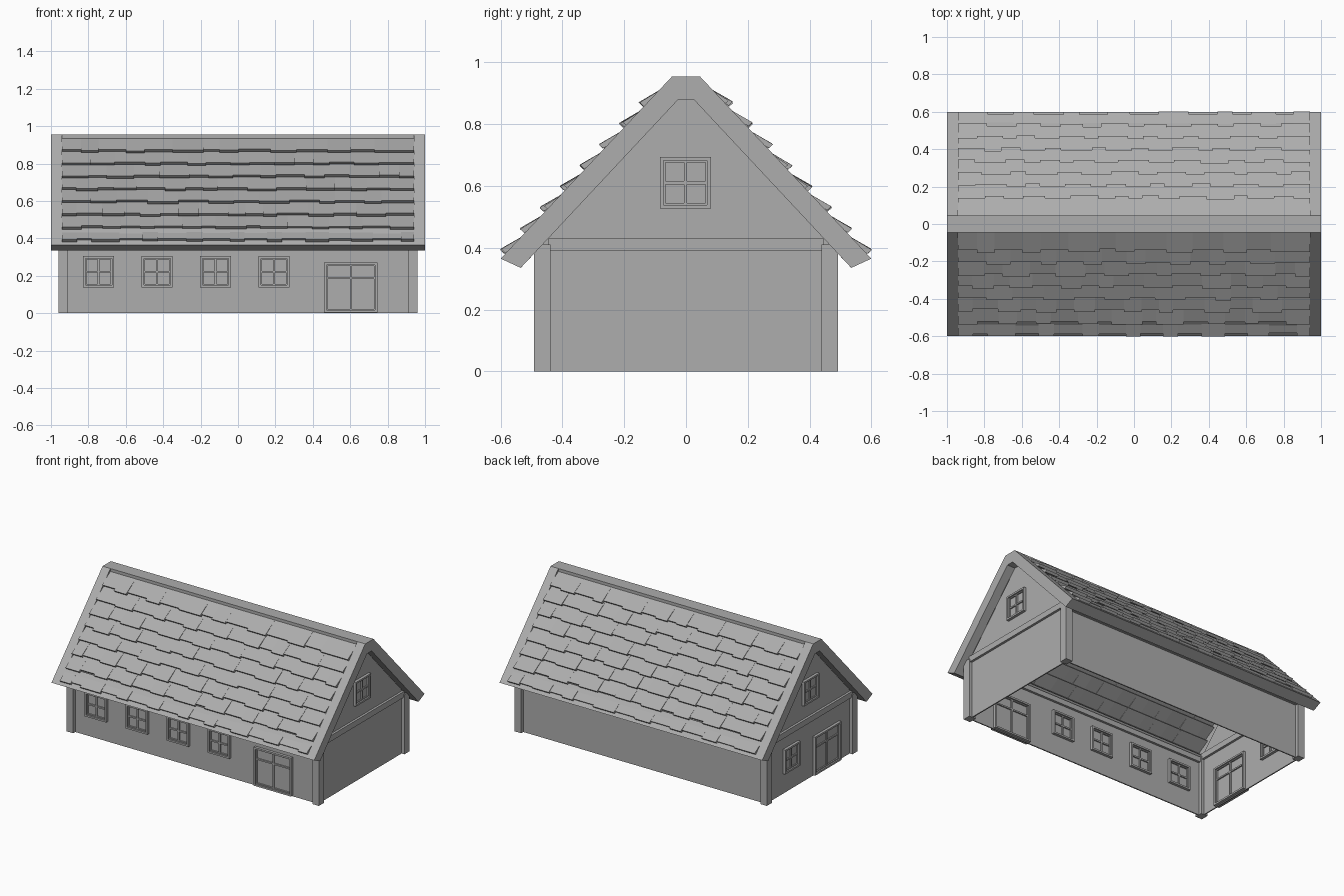
import bpy, bmesh, random
from mathutils import Vector, Matrix

random.seed(4)
cube = bpy.data.objects.get("Cube")
if cube:
    bpy.data.objects.remove(cube, do_unlink=True)

GREY = (0.418, 0.418, 0.418, 1)
grey = bpy.data.materials.new("plain grey")
grey.use_nodes = True
grey.diffuse_color = GREY
grey.node_tree.nodes["Principled BSDF"].inputs["Base Color"].default_value = GREY

WALL_X, WALL_Y = 0.935, 0.465      # wall centre planes
BOARD_X = 0.94                     # inner edge of the gable boards


def finish(name, bm):
    bmesh.ops.recalc_face_normals(bm, faces=bm.faces)
    mesh = bpy.data.meshes.new(name)
    bm.to_mesh(mesh)
    bm.free()
    mesh.materials.append(grey)
    obj = bpy.data.objects.new(name, mesh)
    bpy.context.collection.objects.link(obj)


def add_box(bm, low, high):
    low, high = Vector(low), Vector(high)
    size = Matrix.Diagonal((*(high - low), 1))
    bmesh.ops.create_cube(bm, size=1, matrix=Matrix.Translation((low + high) / 2) @ size)


def add_prism(bm, profile, x0, x1):
    """Extrude a (y, z) outline along x."""
    face = bm.faces.new([bm.verts.new((x0, y, z)) for y, z in profile])
    moved = bmesh.ops.extrude_face_region(bm, geom=[face])["geom"]
    verts = [v for v in moved if isinstance(v, bmesh.types.BMVert)]
    bmesh.ops.translate(bm, verts=verts, vec=(x1 - x0, 0, 0))
    # the extrusion keeps the starting face, which closes the solid


def box(name, low, high):
    bm = bmesh.new()
    add_box(bm, low, high)
    finish(name, bm)


def prism(name, profile, x0, x1):
    bm = bmesh.new()
    add_prism(bm, profile, x0, x1)
    finish(name, bm)


def both(half):
    """Close a half outline by mirroring it across y = 0."""
    return half + [(-y, z) for y, z in reversed(half)]


# Walls, open underneath
THIN = 0.004
gable = both([(WALL_Y, 0), (WALL_Y, 0.41), (0.025, 0.88)])
for side, s in (("left", 1), ("right", -1)):
    prism(side + "_gable_wall", gable, s * WALL_X - THIN, s * WALL_X + THIN)
    box(side + "_gable_beam", (s * WALL_X - 0.02, -0.445, 0.39), (s * WALL_X + 0.02, 0.445, 0.43))
for side, s in (("front", -1), ("back", 1)):
    box(side + "_wall", (-WALL_X, s * WALL_Y - THIN, 0), (WALL_X, s * WALL_Y + THIN, 0.41))
    box(side + "_wall_plate", (-WALL_X, s * WALL_Y - 0.02, 0.37), (WALL_X, s * WALL_Y + 0.02, 0.405))
    for end, e in (("left", 1), ("right", -1)):
        cx, cy = e * WALL_X, s * WALL_Y
        box(f"{side}_{end}_post", (cx - 0.025, cy - 0.027, 0), (cx + 0.025, cy + 0.027, 0.41))


# Windows and doors: frames and glazing bars standing out of both wall faces
def opening(name, wall, u, z0, width, height, split):
    bm = bmesh.new()

    def bar(u0, u1, za, zb, depth):
        if wall == "front":
            add_box(bm, (u0, -WALL_Y - depth, za), (u1, -WALL_Y + depth, zb))
        else:
            x = WALL_X if wall == "left" else -WALL_X
            add_box(bm, (x - depth, u0, za), (x + depth, u1, zb))

    def ring(u0, u1, za, zb, t, depth):
        bar(u0, u0 + t, za, zb, depth)
        bar(u1 - t, u1, za, zb, depth)
        bar(u0 + t, u1 - t, za, za + t, depth)
        bar(u0 + t, u1 - t, zb - t, zb, depth)

    u0, u1, z1 = u - width / 2, u + width / 2, z0 + height
    t = 0.012
    ring(u0, u1, z0, z1, t, 0.023)
    ring(u0 + t, u1 - t, z0 + t, z1 - t, 0.006, 0.013)
    bar(u - 0.005, u + 0.005, z0 + t, z1 - t, 0.013)
    zs = z0 + height * split
    bar(u0 + t, u1 - t, zs - 0.005, zs + 0.005, 0.0125)
    finish(name, bm)


def window(name, wall, u, z0):
    opening(name, wall, u, z0, 0.165, 0.167, 0.5)


def door(name, wall, u):
    opening(name, wall, u, 0.005, 0.285, 0.265, 0.69)


for i in range(4):
    window(f"front_window_{i + 1}", "front", -0.745 + i * 0.3125, 0.138)
door("front_door", "front", 0.603)
for side in ("left", "right"):
    window(side + "_gable_window", side, -0.002, 0.527)
window("right_side_window", "right", 0.205, 0.138)
door("right_side_door", "right", -0.18)

# Roof frame: gable boards, ridge and eaves
boards = both([(0.535, 0.335), (0.6, 0.365), (0.045, 0.955)])
inner = [(-0.535, 0.335), (-0.025, 0.88), (0.025, 0.88)]
for side, s in (("left", 1), ("right", -1)):
    prism(side + "_gable_board", boards + inner[1:], s * BOARD_X, s)
prism("ridge", both([(0.025, 0.88), (0.045, 0.859), (0.045, 0.955)]), -BOARD_X, BOARD_X)
for side, s in (("front", -1), ("back", 1)):
    eave = [(0.535, 0.335), (0.6, 0.365), (0.515, 0.455), (0.45, 0.425)]
    prism(side + "_eave", [(s * y, z) for y, z in eave], -BOARD_X, BOARD_X)

# Roof tiles: overlapping tilted slabs of uneven width, sunk between the boards
RIDGE_EDGE = Vector((0.045, 0.955))
DOWN = Vector((0.555, -0.59)).normalized()
OUT = Vector((-DOWN.y, DOWN.x))
ROWS, PITCH, LENGTH, THICK, SUNK = 8, 0.0935, 0.117, 0.018, 0.015


def tile_row(bm, side, low):
    x, lifted = -BOARD_X, random.random() < 0.5
    while x < BOARD_X:
        x1 = x + random.uniform(0.07, 0.17)
        if x1 > BOARD_X - 0.06:
            x1 = BOARD_X
        end = low + (0.006 if lifted else -0.006) + random.uniform(-0.003, 0.003)
        rise = random.uniform(0.018, 0.022) if lifted else random.uniform(0.011, 0.015)
        corners = [(low - LENGTH, -SUNK), (end, rise), (end, rise - THICK),
                   (low - LENGTH, -SUNK - THICK)]
        points = [RIDGE_EDGE + DOWN * a + OUT * h for a, h in corners]
        add_prism(bm, [(side * p.x, p.y) for p in points], x, x1)
        x, lifted = x1, not lifted


for name, side in (("front_roof_tiles", -1), ("back_roof_tiles", 1)):
    bm = bmesh.new()
    for row in range(ROWS):
        tile_row(bm, side, 0.782 - row * PITCH)
    finish(name, bm)
